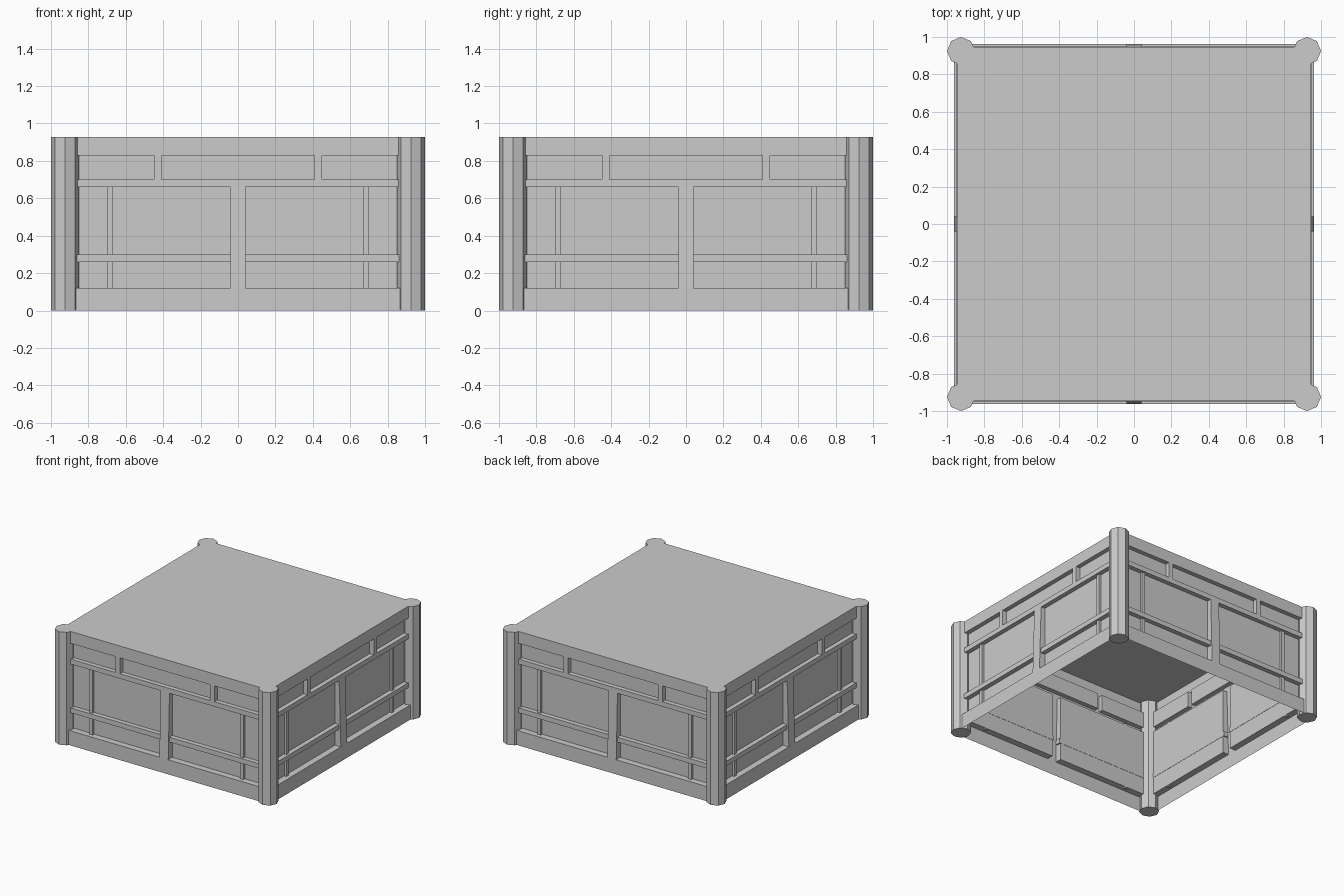
import bpy, bmesh, math
from mathutils import Matrix

if "Cube" in bpy.data.objects:
    bpy.data.objects.remove(bpy.data.objects["Cube"])

H = 0.928                 # overall height
C, R = 0.925, 0.075       # corner post centre and radius
TOP_Y, LOW_Y, PANEL_Y = -0.947, -0.963, -0.91
END = 0.89                # walls end inside the posts


def finish(name, bm, angle=0.0):
    bmesh.ops.remove_doubles(bm, verts=bm.verts, dist=0.0001)
    mesh = bpy.data.meshes.new(name)
    bm.to_mesh(mesh)
    bm.free()
    obj = bpy.data.objects.new(name, mesh)
    obj.rotation_euler.z = angle
    bpy.context.collection.objects.link(obj)
    return obj


def quad(bm, *pts):
    bm.faces.new([bm.verts.new(p) for p in pts])


def face(bm, x0, x1, z0, z1, y0, y1):
    """Outward facing sheet, y0 at the bottom and y1 at the top."""
    quad(bm, (x0, y0, z0), (x1, y0, z0), (x1, y1, z1), (x0, y1, z1))


def recess(bm, x0, x1, z0, z1, y0, y1):
    """Sunken panel with the ledges and sides around it."""
    p = PANEL_Y
    face(bm, x0, x1, z0, z1, p, p)
    quad(bm, (x0, y0, z0), (x1, y0, z0), (x1, p, z0), (x0, p, z0))
    quad(bm, (x0, p, z1), (x1, p, z1), (x1, y1, z1), (x0, y1, z1))
    if abs(x0) < END:
        quad(bm, (x0, y0, z0), (x0, p, z0), (x0, p, z1), (x0, y1, z1))
    if abs(x1) < END:
        quad(bm, (x1, y1, z1), (x1, p, z1), (x1, p, z0), (x1, y0, z0))


def box(bm, x0, x1, y0, y1, z0, z1):
    m = Matrix.Translation(((x0 + x1) / 2, (y0 + y1) / 2, (z0 + z1) / 2))
    m = m @ Matrix.Diagonal((x1 - x0, y1 - y0, z1 - z0, 1))
    bmesh.ops.create_cube(bm, size=1, matrix=m)


for i, side in enumerate(("front", "right", "back", "left")):
    a = i * math.pi / 2

    # Wall shell: rails, struts and sunken panels
    bm = bmesh.new()
    face(bm, -END, END, 0, 0.12, LOW_Y, LOW_Y)
    face(bm, -END, END, 0.66, 0.70, TOP_Y, TOP_Y)
    face(bm, -END, END, 0.83, H, TOP_Y, TOP_Y)
    face(bm, -0.04, 0.04, 0.12, 0.66, LOW_Y, TOP_Y)
    for x in (-0.43, 0.43):
        face(bm, x - 0.02, x + 0.02, 0.70, 0.83, TOP_Y, TOP_Y)
    for x0, x1 in ((-END, -0.45), (-0.41, 0.41), (0.45, END)):
        recess(bm, x0, x1, 0.70, 0.83, TOP_Y, TOP_Y)
    for x0, x1 in ((-END, -0.04), (0.04, END)):
        recess(bm, x0, x1, 0.12, 0.66, LOW_Y, TOP_Y)
    finish(side + "_wall", bm, a)

    # Crossing bars in front of the large panels
    bm = bmesh.new()
    for s in (-1, 1):
        xa, xb = sorted((0.03 * s, END * s))
        box(bm, xa, xb, -0.948, PANEL_Y + 0.002, 0.26, 0.30)
        box(bm, 0.685 * s - 0.015, 0.685 * s + 0.015, -0.93, PANEL_Y - 0.001, 0.11, 0.67)
    finish(side + "_panel_bars", bm, a)

    # Octagonal corner post
    bm = bmesh.new()
    bmesh.ops.create_cone(bm, cap_ends=True, segments=8, radius1=R, radius2=R, depth=H,
                          matrix=Matrix.Translation((C, -C, H / 2)))
    finish(side + "_corner_post", bm, a)

# Flat top, open underneath
bm = bmesh.new()
t = -TOP_Y
quad(bm, (-t, -t, H), (t, -t, H), (t, t, H), (-t, t, H))
finish("top_deck", bm)
